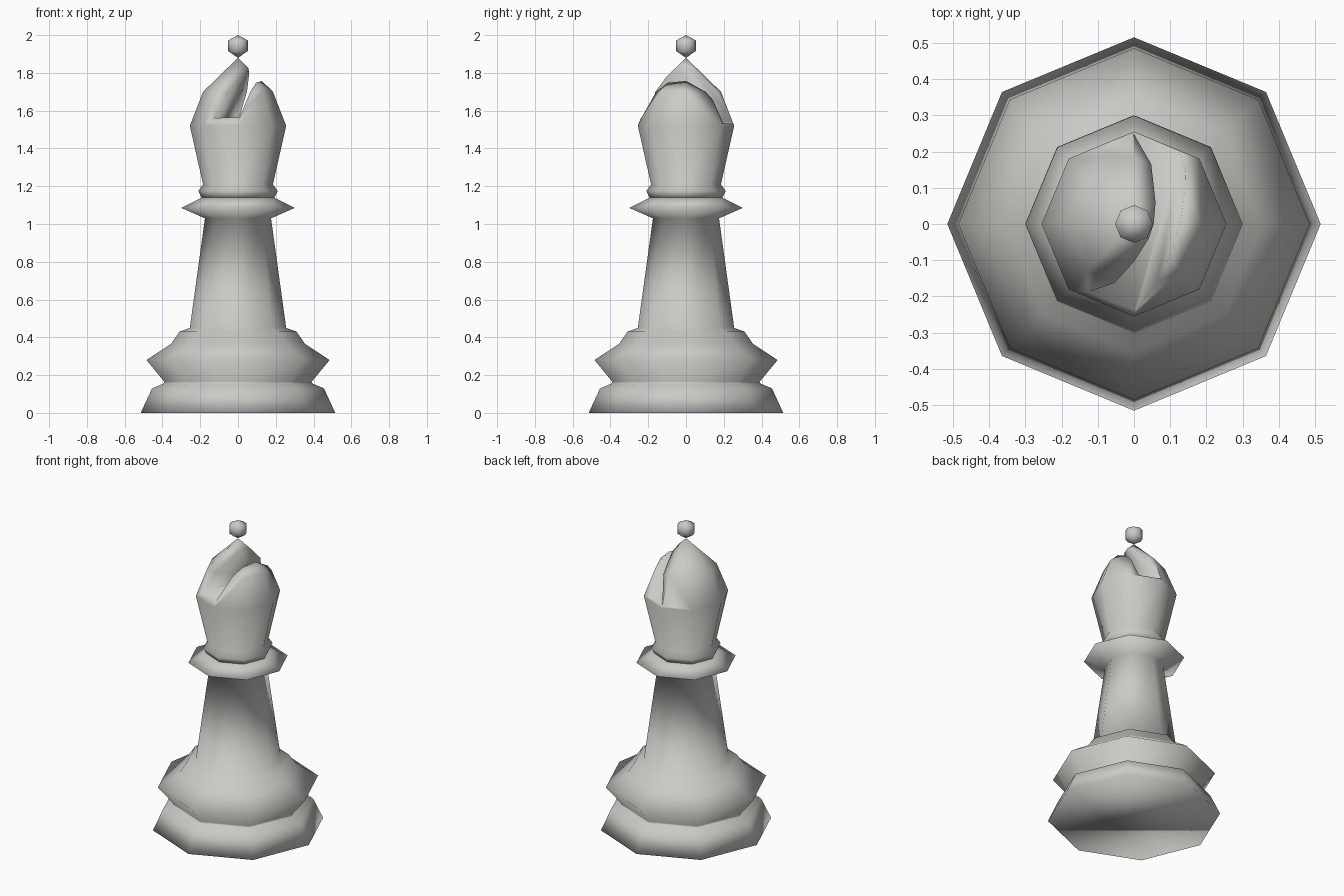
import bpy, bmesh, math
from mathutils import Matrix

if "Cube" in bpy.data.objects:
    bpy.data.objects.remove(bpy.data.objects["Cube"], do_unlink=True)

SIDES = 8
stone = bpy.data.materials.new("warm light grey")
stone.use_nodes = True
stone.diffuse_color = (0.6, 0.59, 0.56, 1)
stone.node_tree.nodes["Principled BSDF"].inputs["Base Color"].default_value = (0.6, 0.59, 0.56, 1)


def add_object(name, bm):
    bmesh.ops.recalc_face_normals(bm, faces=bm.faces)
    mesh = bpy.data.meshes.new(name)
    bm.to_mesh(mesh)
    bm.free()
    mesh.materials.append(stone)
    obj = bpy.data.objects.new(name, mesh)
    bpy.context.collection.objects.link(obj)
    return obj


def turned(name, profile):
    """Turn a (radius, height) profile into a closed eight-sided solid."""
    bm = bmesh.new()
    rings = []
    for r, z in profile:
        count = SIDES if r > 0 else 1
        rings.append([bm.verts.new((r * math.cos(math.tau * i / SIDES),
                                    r * math.sin(math.tau * i / SIDES), z))
                      for i in range(count)])
    for low, high in zip(rings, rings[1:]):
        for i in range(SIDES):
            j = (i + 1) % SIDES
            corners = [low[i % len(low)], low[j % len(low)],
                       high[j % len(high)], high[i % len(high)]]
            bm.faces.new(list(dict.fromkeys(corners)))
    for ring in (rings[0], rings[-1]):
        if len(ring) > 1:
            bm.faces.new(ring)
    return add_object(name, bm)


# Stepped pedestal, tapering stem and flared collar
pedestal = turned("pedestal_stem_and_collar", [
    (0.515, 0), (0.455, 0.13), (0.395, 0.155), (0.39, 0.165), (0.485, 0.28),
    (0.355, 0.365), (0.31, 0.43), (0.255, 0.45), (0.175, 1.03),
    (0.30, 1.085), (0.19, 1.14)])

# Mitre head with a small ring at its foot
head = turned("mitre_head", [
    (0.19, 1.135), (0.21, 1.175), (0.185, 1.21), (0.255, 1.52),
    (0.185, 1.70), (0, 1.88)])

# Small ball above the tip
ball = turned("finial_ball", [
    (0, 1.88), (0.052, 1.915), (0.052, 1.972), (0, 2.0)])

# Leaning slot through the head, floor dropping towards the back
bm = bmesh.new()
section = [(-0.07, 0), (0.07, 0), (0.18, 0.45), (0.126, 0.45)]
ends = [[bm.verts.new((x, y, floor + z)) for x, z in section]
        for y, floor in ((-0.4, 1.575), (0.4, 1.52))]
bm.faces.new(ends[0])
bm.faces.new(ends[1])
for i in range(4):
    j = (i + 1) % 4
    bm.faces.new((ends[0][i], ends[0][j], ends[1][j], ends[1][i]))
bmesh.ops.transform(bm, verts=bm.verts, matrix=Matrix.Rotation(math.radians(-15.5), 4, 'Z'))
cutter = add_object("slot_cutter", bm)
cutter.hide_render = True

slot = head.modifiers.new("slot", 'BOOLEAN')
slot.operation = 'DIFFERENCE'
slot.solver = 'EXACT'
slot.object = cutter
bpy.context.view_layer.objects.active = head
bpy.ops.object.modifier_apply(modifier=slot.name)
bpy.data.objects.remove(cutter, do_unlink=True)

# Soft shading over the facets
for obj in (pedestal, head, ball):
    obj.data.shade_smooth()
